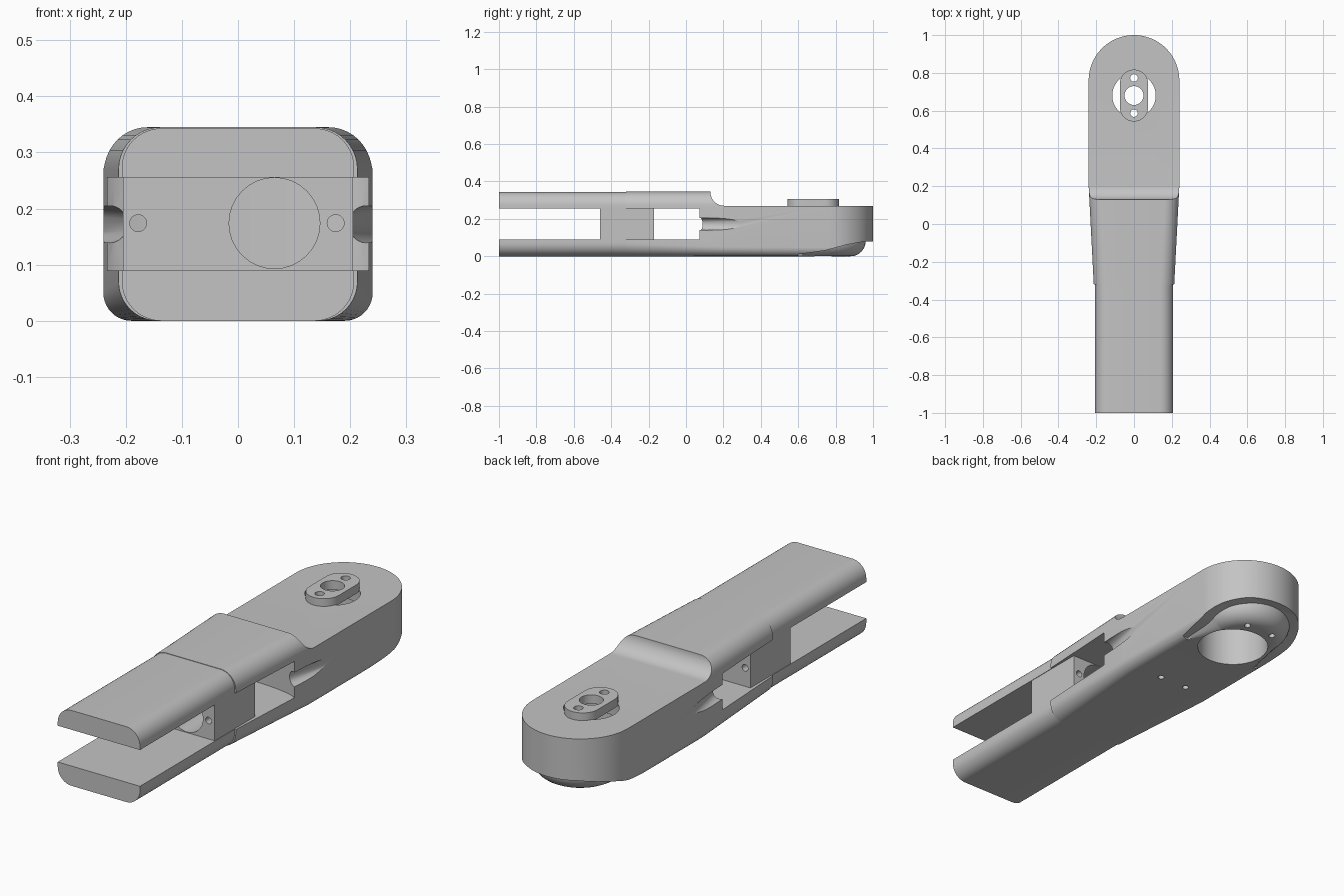
import bpy, bmesh
from math import sin, cos, pi, radians
from mathutils import Vector

old = bpy.data.objects.get("Cube")
if old:
    bpy.data.objects.remove(old, do_unlink=True)

GREY = (0.55, 0.55, 0.55, 1)
mat = bpy.data.materials.new("plain grey")
mat.use_nodes = True
mat.diffuse_color = GREY
mat.node_tree.nodes["Principled BSDF"].inputs["Base Color"].default_value = GREY


def arc(cx, cy, r, a0, a1, n=24):
    angles = [radians(a0 + (a1 - a0) * i / n) for i in range(n + 1)]
    return [(cx + r * cos(a), cy + r * sin(a)) for a in angles]


def loft(name, rings):
    """Solid skin over matching rings of 3D points."""
    bm = bmesh.new()
    loops = [[bm.verts.new(p) for p in ring] for ring in rings]
    n = len(loops[0])
    for a, b in zip(loops, loops[1:]):
        for i in range(n):
            bm.faces.new((a[i], a[(i + 1) % n], b[(i + 1) % n], b[i]))
    bm.faces.new(loops[0])
    bm.faces.new(loops[-1])
    bmesh.ops.recalc_face_normals(bm, faces=bm.faces)
    mesh = bpy.data.meshes.new(name)
    bm.to_mesh(mesh)
    bm.free()
    mesh.materials.append(mat)
    obj = bpy.data.objects.new(name, mesh)
    bpy.context.collection.objects.link(obj)
    return obj


def plate(name, outline, z0, z1):
    return loft(name, [[(x, y, z) for x, y in outline] for z in (z0, z1)])


def side_prism(name, outline):
    return loft(name, [[(x, y, z) for y, z in outline] for x in (-0.4, 0.4)])


def rod(name, start, end, r, n=32):
    a, b = Vector(start), Vector(end)
    turn = (b - a).to_track_quat('Z', 'Y')
    circle = [turn @ Vector((x, y, 0)) for x, y in arc(0, 0, r, 0, 360, n)[:-1]]
    return loft(name, [[p + c for p in circle] for c in (a, b)])


def section(y, w, top_r, bottom_r, top=0.345):
    """Rounded rectangle across the arm."""
    pts = []
    for sx, cz, r, a in ((1, top - top_r, top_r, 0), (-1, top - top_r, top_r, 90),
                         (-1, bottom_r, bottom_r, 180), (1, bottom_r, bottom_r, 270)):
        pts += arc(sx * (w - r), cz, r, a, a + 90, 10)
    return [(x, y, z) for x, z in pts]


def boolean(obj, tool, operation='DIFFERENCE'):
    bpy.ops.object.select_all(action='DESELECT')
    bpy.context.view_layer.objects.active = obj
    obj.select_set(True)
    mod = obj.modifiers.new("bool", 'BOOLEAN')
    mod.operation, mod.solver, mod.object = operation, 'EXACT', tool
    bpy.ops.object.modifier_apply(modifier=mod.name)
    bpy.data.objects.remove(tool, do_unlink=True)


def finish(obj):
    bpy.ops.object.select_all(action='DESELECT')
    bpy.context.view_layer.objects.active = obj
    obj.select_set(True)
    bpy.ops.object.shade_smooth_by_angle(angle=radians(30))


PIVOT = 0.68   # y of the joint axis
END = 0.76     # y of the rounded end's centre

# Main housing: tapered shell with a rounded back end
body = loft("arm_housing", [section(-0.32, 0.213, 0.075, 0.07),
                            section(0.2, 0.24, 0.075, 0.05),
                            section(1.1, 0.24, 0.075, 0.05)])
outline = [(-0.3, END), (-0.3, -0.5), (0.3, -0.5), (0.3, END)] + arc(0, END, 0.24, 0, 180, 48)
boolean(body, plate("end_outline", outline, -0.1, 0.5), 'INTERSECT')

# Step down to the joint deck with a concave fillet
step = arc(0.205, 0.345, 0.075, 180, 270, 12) + [(1.2, 0.27), (1.2, 0.5), (0.13, 0.5)]
boolean(body, side_prism("deck_step", step))

# Raised lower rim around the back, with a smaller rounded boss beneath
rim = [(0.6, -0.1), (0.6, 0.01), (0.74, 0.03), (0.86, 0.062), (0.96, 0.08), (1.2, 0.08), (1.2, -0.1)]
boolean(body, side_prism("rim_slope", rim))
rings = []
for i in range(9):
    a = i / 8 * pi / 2
    r, z, w = 0.12 + 0.08 * sin(a), 0.08 * (1 - cos(a)), 0.185 + 0.015 * sin(a)
    ring = [(-w, 0.62), (-w, 0.4), (w, 0.4), (w, 0.62)] + arc(0, END, r, 0, 180, 32)
    rings.append([(x, y, z) for x, y in ring])
rings.append([(x, y, 0.15) for x, y, z in rings[-1]])
boolean(body, loft("lower_boss", rings), 'UNION')

# Open side gap with a curved inner wall
gap = [(-0.3, 0.06), (-0.3, -0.6), (0.3, -0.6), (0.3, 0.06)]
gap += [(0.24 * cos(t * pi / 16), 0.06 + 0.05 * sin(t * pi / 16)) for t in range(17)]
boolean(body, plate("side_gap", gap, 0.09, 0.255))

# Tapered cable grooves on both sides
for s in (-1, 1):
    boolean(body, rod("groove", (s * 0.213, 0.0, 0.172), (s * 0.282, 0.34, 0.172), 0.033))

# Motor cavity, joint opening and small screw holes underneath
boolean(body, rod("cavity", (0, PIVOT, -0.1), (0, PIVOT, 0.2), 0.155, 64))
boolean(body, rod("opening", (0, PIVOT, 0.1), (0, PIVOT, 0.4), 0.115, 64))
for x in (-0.07, 0.07):
    for y in (0.27, 0.865):
        boolean(body, rod("screw_hole", (x, y, -0.1), (x, y, 0.06), 0.014, 16))
finish(body)

# Two long fork prongs
prongs = loft("fork_prongs", [section(y, 0.207, 0.07, 0.07, 0.343) for y in (-1, -0.31)])
boolean(prongs, plate("fork_gap", [(-0.3, -1.1), (0.3, -1.1), (0.3, -0.2), (-0.3, -0.2)], 0.09, 0.255))
finish(prongs)

# Spacer block with cable hole and screw holes
block = plate("spacer_block", [(-0.205, -0.46), (0.205, -0.46), (0.205, -0.17), (-0.205, -0.17)],
              0.088, 0.257)
for x, r in ((0.065, 0.081), (-0.178, 0.015), (0.174, 0.015)):
    boolean(block, rod("block_hole", (x, -0.6, 0.174), (x, 0, 0.174), r))
finish(block)

# Joint horn bridging the top opening
horn = plate("joint_horn", arc(0, PIVOT + 0.0625, 0.075, 0, 180) + arc(0, PIVOT - 0.0625, 0.075, 180, 360),
             0.265, 0.305)
for dy, r in ((0, 0.05), (-0.093, 0.02), (0.093, 0.02)):
    boolean(horn, rod("horn_hole", (0, PIVOT + dy, 0.2), (0, PIVOT + dy, 0.4), r))
finish(horn)

# Keep the small horn screw holes open through the deck lip
for dy in (-0.093, 0.093):
    boolean(body, rod("deck_hole", (0, PIVOT + dy, 0.15), (0, PIVOT + dy, 0.4), 0.02))
finish(body)
